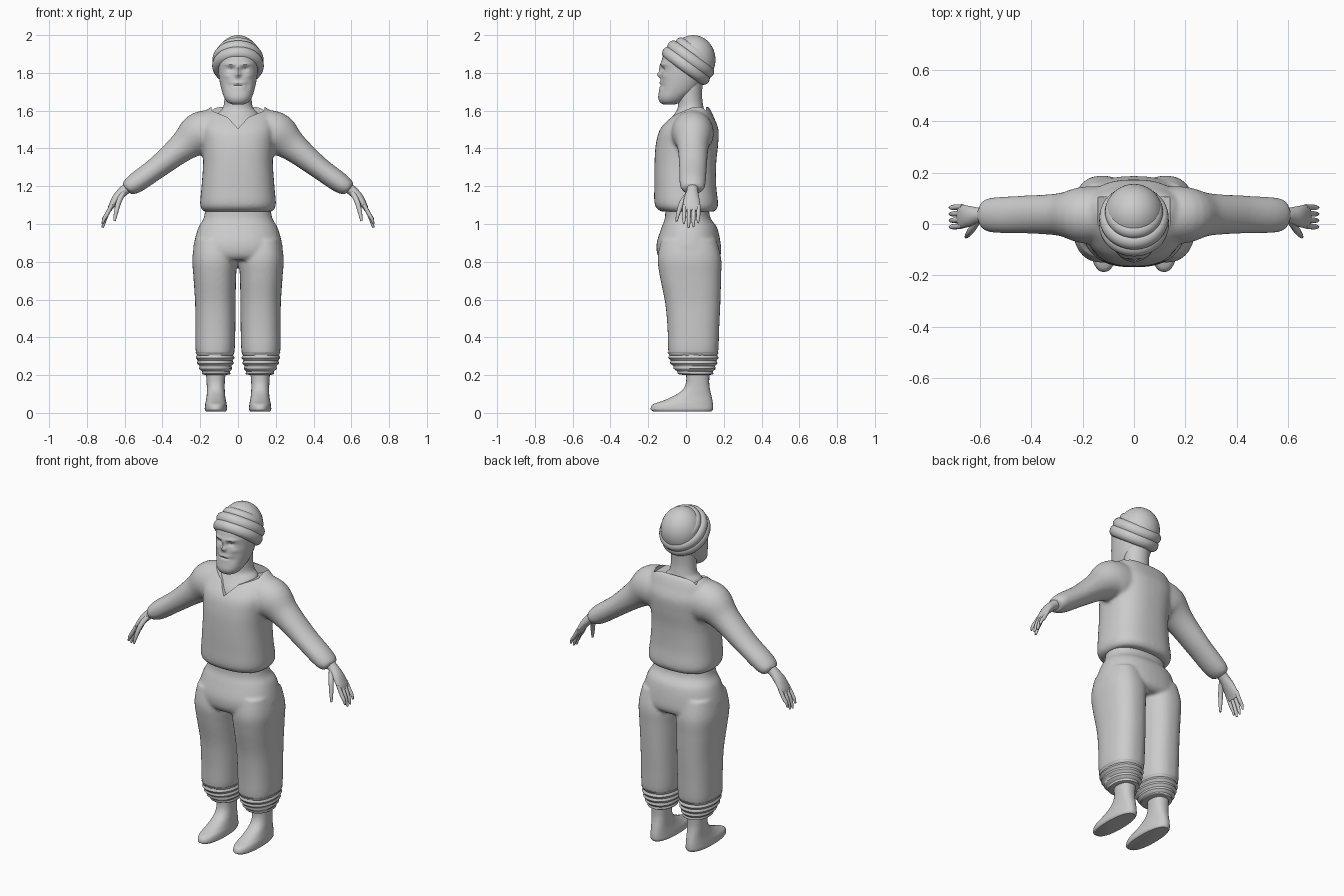
import bpy, bmesh, math
from mathutils import Vector

cube = bpy.data.objects.get("Cube")
if cube:
    bpy.data.objects.remove(cube)

grey = bpy.data.materials.new("plain grey")
grey.use_nodes = True
grey.diffuse_color = (0.6, 0.6, 0.6, 1)
grey.node_tree.nodes["Principled BSDF"].inputs["Base Color"].default_value = (0.6, 0.6, 0.6, 1)
Y = Vector((0, 1, 0))


def spline(rings, steps):
    """Smoothly interpolate ring parameters."""
    out = []
    last = len(rings) - 1
    for i in range(last):
        a, b, c, d = (rings[max(0, min(last, k))] for k in (i - 1, i, i + 1, i + 2))
        for s in range(steps):
            t = s / steps
            out.append([q + t / 2 * (r - p + t * (2*p - 5*q + 4*r - w + t * (3*(q - r) + w - p)))
                        for p, q, r, w in zip(a, b, c, d)])
    out.append(list(rings[-1]))
    return out


def box_rings(rows):
    """Turn (z, x0, x1, y0, y1) rows into level rings."""
    return [((a + b) / 2, (c + d) / 2, z, (b - a) / 2, (d - c) / 2) for z, a, b, c, d in rows]


def loft(bm, rings, steps=5, n=40, level=True, side=1, power=2.0):
    """Skin elliptical rings (x, y, z, across, deep) and close both ends."""
    pts = spline(rings, steps)
    loops = []
    for i, (x, y, z, ru, rv) in enumerate(pts):
        p, q = pts[max(i - 1, 0)], pts[min(i + 1, len(pts) - 1)]
        u = Vector((1, 0, 0)) if level else Y.cross(Vector(q[:3]) - Vector(p[:3])).normalized()
        loop = []
        for k in range(n):
            a = math.tau * k / n
            c, s = math.cos(a), math.sin(a)
            co = Vector((x, y, z)) + u * ru * math.copysign(abs(c) ** (2 / power), c) \
                + Y * rv * math.copysign(abs(s) ** (2 / power), s)
            co.x *= side
            loop.append(bm.verts.new(co))
        loops.append(loop)
    for a, b in zip(loops, loops[1:]):
        for k in range(n):
            j = (k + 1) % n
            bm.faces.new((a[k], a[j], b[j], b[k]))
    bm.faces.new(loops[0][::-1])
    bm.faces.new(loops[-1])


def finish(name, bm, voxel=0, smooth=0, cutter=None):
    """Make an object, optionally fusing its pieces and cutting it."""
    bmesh.ops.recalc_face_normals(bm, faces=bm.faces)
    me = bpy.data.meshes.new(name)
    bm.to_mesh(me)
    bm.free()
    ob = bpy.data.objects.new(name, me)
    bpy.context.collection.objects.link(ob)
    bpy.ops.object.select_all(action='DESELECT')
    bpy.context.view_layer.objects.active = ob
    ob.select_set(True)
    if voxel:
        m = ob.modifiers.new("fuse", 'REMESH')
        m.mode, m.voxel_size = 'VOXEL', voxel
        m = ob.modifiers.new("soften", 'SMOOTH')
        m.factor, m.iterations = 0.5, smooth
    if cutter:
        m = ob.modifiers.new("cut", 'BOOLEAN')
        m.operation, m.object, m.solver = 'DIFFERENCE', cutter, 'EXACT'
    for m in list(ob.modifiers):
        bpy.ops.object.modifier_apply(modifier=m.name)
    ob.data.materials.clear()
    ob.data.materials.append(grey)
    bpy.ops.object.shade_smooth_by_angle(angle=math.radians(40))
    return ob


# Neckline cutter: a V-shaped wedge open to the front
bm = bmesh.new()
half = [(0.145, 1.7), (0.14, 1.6), (0.055, 1.565)]
outline = half + [(0, 1.505)] + [(-x, z) for x, z in reversed(half)]
front = bm.faces.new([bm.verts.new((x, -0.3, z)) for x, z in outline])
ext = bmesh.ops.extrude_face_region(bm, geom=[front])
bmesh.ops.translate(bm, vec=(0, 0.405, 0), verts=[v for v in ext["geom"] if isinstance(v, bmesh.types.BMVert)])
cutter = finish("neckline_cutter", bm)
cutter.hide_render = True

# Shirt: body and two sleeves fused together
bm = bmesh.new()
loft(bm, box_rings([
    (1.065, -.18, .18, -.13, .15), (1.1, -.2, .2, -.165, .17), (1.2, -.193, .193, -.168, .16),
    (1.32, -.185, .185, -.167, .16), (1.42, -.19, .19, -.16, .17), (1.5, -.2, .2, -.138, .172),
    (1.56, -.19, .19, -.085, .15), (1.595, -.175, .175, -.04, .135), (1.62, -.145, .145, .0, .12)]), power=2.5)
for side in (1, -1):
    loft(bm, [(.1, .035, 1.48, .12, .11), (.2, .035, 1.475, .118, .11), (.29, .037, 1.41, .08, .083),
              (.42, .037, 1.305, .06, .074), (.53, .035, 1.225, .055, .07), (.575, .035, 1.195, .045, .062),
              (.59, .035, 1.183, .033, .045)], level=False, side=side)
finish("shirt", bm, 0.01, 5, cutter)
bpy.data.objects.remove(cutter)

# Trousers: hips and two legs fused at the crotch
bm = bmesh.new()
loft(bm, box_rings([
    (1.09, -.172, .172, -.11, .12), (1.03, -.182, .182, -.112, .13), (.98, -.21, .21, -.13, .165),
    (.9, -.233, .233, -.155, .183), (.84, -.238, .238, -.152, .185), (.81, -.235, .235, -.13, .16)]), power=2.3)
for side in (1, -1):
    loft(bm, box_rings([
        (.92, .03, .225, -.13, .16), (.82, .006, .242, -.15, .186), (.72, .01, .236, -.138, .186),
        (.58, .013, .227, -.11, .182), (.45, .014, .226, -.098, .176), (.34, .017, .225, -.095, .172),
        (.3, .025, .218, -.09, .165)]), side=side, power=2.4)
finish("trousers", bm, 0.009, 5)

# Gathered trouser cuffs
bm = bmesh.new()
for side in (1, -1):
    rows = []
    for i in range(9):
        t = i / 8
        puff = 0.004 if i % 2 == 0 else -0.004
        rows.append((.32 - .115 * t, .021 + .024 * t * t - puff, .222 - .036 * t * t + puff,
                     -.094 + .058 * t * t - puff, .17 - .03 * t * t + puff))
    rows.append((.2, .075, .16, 0, .115))
    loft(bm, box_rings(rows), steps=3, side=side, power=2.2)
finish("trouser_cuffs", bm)

# Bare feet and ankles
bm = bmesh.new()
for side in (1, -1):
    loft(bm, box_rings([
        (.008, .064, .17, -.175, .135), (.02, .058, .176, -.187, .143), (.045, .06, .174, -.175, .143),
        (.065, .064, .17, -.12, .14), (.09, .068, .166, -.065, .135), (.12, .07, .165, -.02, .128),
        (.16, .07, .166, .0, .123), (.22, .065, .17, .0, .125)]), side=side, power=2.3)
finish("feet", bm)

# Hands: palm, four fingers and thumb
for side, name in ((1, "left_hand"), (-1, "right_hand")):
    bm = bmesh.new()
    loft(bm, [(.56, .035, 1.21, .03, .034), (.602, .034, 1.178, .027, .03), (.64, .03, 1.14, .024, .04),
              (.67, .029, 1.095, .016, .046), (.682, .029, 1.07, .01, .042)], n=20, level=False, side=side)
    for i, tip in enumerate((1.0, .98, .984, 1.005)):
        y = -.008 + .025 * i
        loft(bm, [(.668, y, 1.1, .01, .01), (.695, y - .002, 1.05, .011, .011), (.71, y - .003, tip + .025, .009, .009),
                  (.717, y - .003, tip, .005, .005)], steps=3, n=12, level=False, side=side)
    loft(bm, [(.605, .02, 1.17, .015, .018), (.63, -.018, 1.12, .014, .016), (.646, -.04, 1.06, .011, .011),
              (.654, -.05, 1.015, .006, .006)], steps=3, n=12, level=False, side=side)
    finish(name, bm)

# Neck and upper chest inside the collar
bm = bmesh.new()
loft(bm, box_rings([
    (1.45, -.12, .12, -.128, .09), (1.53, -.12, .12, -.1, .1), (1.585, -.105, .105, -.06, .1),
    (1.62, -.078, .078, -.043, .092), (1.68, -.072, .072, -.045, .085), (1.78, -.075, .075, -.05, .09)]))
finish("neck", bm)

# Head, with the face shaped by soft bumps
bm = bmesh.new()
loft(bm, box_rings([
    (1.633, -.03, .03, -.12, -.06), (1.645, -.055, .055, -.138, -.025), (1.67, -.073, .073, -.147, .01),
    (1.71, -.087, .087, -.142, .06), (1.76, -.098, .098, -.135, .09), (1.81, -.104, .104, -.13, .105),
    (1.86, -.106, .106, -.13, .12), (1.91, -.1, .1, -.11, .12), (1.95, -.07, .07, -.06, .1)]),
    steps=10, n=96, power=2.2)
bumps = [(0, 1.82, -.012, .012, .025), (0, 1.79, -.019, .014, .014), (.04, 1.845, -.008, .03, .009),
         (.036, 1.82, .011, .018, .011), (0, 1.735, .007, .03, .005), (0, 1.748, -.004, .03, .007),
         (.06, 1.785, -.005, .02, .014), (.05, 1.73, .005, .016, .02)]
for v in bm.verts:
    if v.co.y < 0:
        x, z = abs(v.co.x), v.co.z
        v.co.y += sum(d * math.exp(-((x - bx) / sx) ** 2 - ((z - bz) / sz) ** 2) for bx, bz, d, sx, sz in bumps)
finish("head", bm)

# Wrapped headdress: cap and tilted cloth rolls
bm = bmesh.new()
bmesh.ops.create_uvsphere(bm, u_segments=40, v_segments=24, radius=1)
for v in bm.verts:
    v.co = Vector((v.co.x * .115, v.co.y * .118 + .038, v.co.z * .13 + .004 + 1.866))
finish("headdress_cap", bm)

tilt = math.radians(36)
for i, (lift, major, minor) in enumerate(((0, .107, .03), (.042, .106, .029), (.08, .086, .027))):
    bm = bmesh.new()
    rows = []
    for k in range(48):
        a = math.tau * k / 48
        rows.append([])
        for j in range(16):
            b = math.tau * j / 16
            r = major + minor * math.cos(b)
            x, y, z = r * math.cos(a), r * math.sin(a) * 1.08, minor * 1.15 * math.sin(b) + lift
            rows[-1].append(bm.verts.new((x, y * math.cos(tilt) + z * math.sin(tilt),
                                          1.838 - y * math.sin(tilt) + z * math.cos(tilt))))
    for k in range(48):
        a, b = rows[k], rows[(k + 1) % 48]
        for j in range(16):
            bm.faces.new((a[j], b[j], b[(j + 1) % 16], a[(j + 1) % 16]))
    finish(("lower_headdress_roll", "middle_headdress_roll", "upper_headdress_roll")[i], bm)
